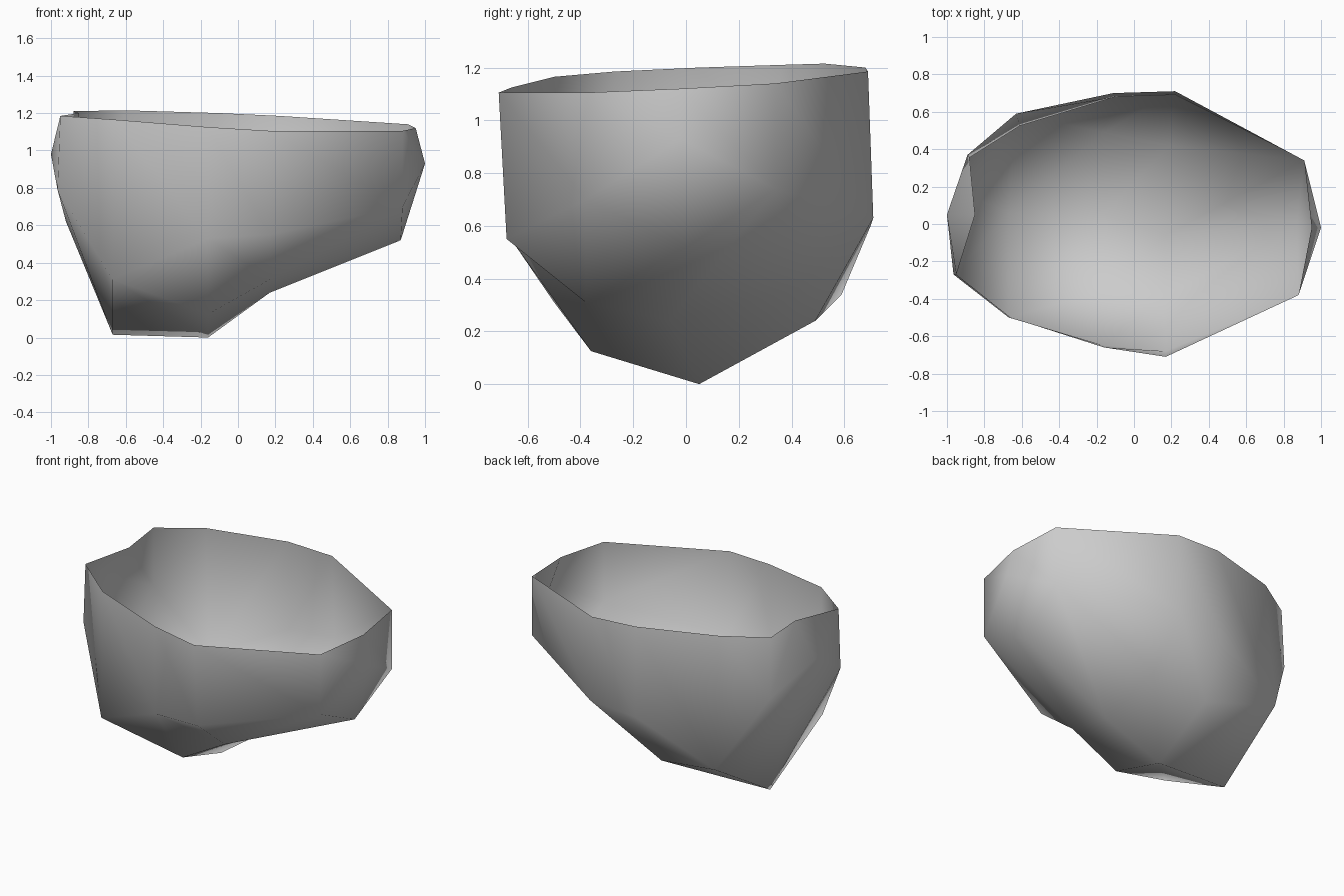
import bpy
import bmesh

cube = bpy.data.objects.get("Cube")
if cube:
    bpy.data.objects.remove(cube, do_unlink=True)

# Single flat grey
grey = bpy.data.materials.new("plain_grey")
grey.use_nodes = True
grey.diffuse_color = (0.6, 0.6, 0.6, 1)
grey.node_tree.nodes["Principled BSDF"].inputs["Base Color"].default_value = (0.6, 0.6, 0.6, 1)

# Cross-section ribs from -x to +x: front rim, front wall, keel, back wall, back rim;
# the two middle ribs also have a lower point on each side of the keel
RIBS = [
    [(-.95, -.27, 1.185), (-.965, -.27, .79), (-.92, .17, .62), (-.89, .37, .81), (-.88, .355, 1.21)],
    [(-.66, -.5, 1.165), (-.67, -.5, .31), (-.67, .06, .015), (-.63, .59, .34), (-.61, .525, 1.215)],
    [(-.16, -.66, 1.125), (-.16, -.65, .53), (-.16, -.36, .125), (-.16, .05, 0),
     (-.16, .49, .24), (-.11, .7, .6), (-.1, .68, 1.2)],
    [(.17, -.71, 1.105), (.17, -.68, .55), (.17, -.38, .31), (.17, -.06, .24),
     (.19, .42, .36), (.22, .71, .63), (.22, .69, 1.185)],
    [(.88, -.38, 1.105), (.88, -.38, .7), (.87, 0, .52), (.91, .34, .74), (.91, .34, 1.14)],
]
# Each end: rim point and bulge point
RIGHT_END = [(-.85, .05, 1.2), (-1, .05, .98)]
LEFT_END = [(.95, -.02, 1.12), (1, -.02, .93)]

bm = bmesh.new()


def add_rib(points):
    """Make a rib of seven slots; short ribs reuse their wall points as lower points."""
    verts = [bm.verts.new(p) for p in points]
    if len(verts) == 5:
        verts = [verts[i] for i in (0, 1, 1, 2, 3, 3, 4)]
    return verts


def add_face(*corners):
    """Make a face, merging repeated corners and skipping slivers."""
    corners = list(dict.fromkeys(corners))
    if len(corners) > 2:
        bm.faces.new(corners)


ribs = [add_rib(points) for points in RIBS]

# Walls and underside between neighbouring ribs
for a, b in zip(ribs, ribs[1:]):
    for j in range(6):
        add_face(a[j], a[j + 1], b[j + 1], b[j])

# Bulged ends
for rib, end in ((ribs[0], RIGHT_END), (ribs[-1], LEFT_END)):
    rim, bulge = [bm.verts.new(p) for p in end]
    add_face(rib[0], rib[1], bulge, rim)
    add_face(rib[1], rib[3], bulge)
    add_face(rib[3], rib[5], bulge)
    add_face(rib[5], rib[6], rim, bulge)

bmesh.ops.recalc_face_normals(bm, faces=bm.faces[:])
keel_face = min(bm.faces, key=lambda f: f.calc_center_median().z)
if keel_face.normal.z > 0:
    bmesh.ops.reverse_faces(bm, faces=bm.faces[:])
for face in bm.faces:
    face.smooth = True

mesh = bpy.data.meshes.new("open_shell")
bm.to_mesh(mesh)
bm.free()
mesh.materials.append(grey)
shell = bpy.data.objects.new("open_shell", mesh)
bpy.context.collection.objects.link(shell)
